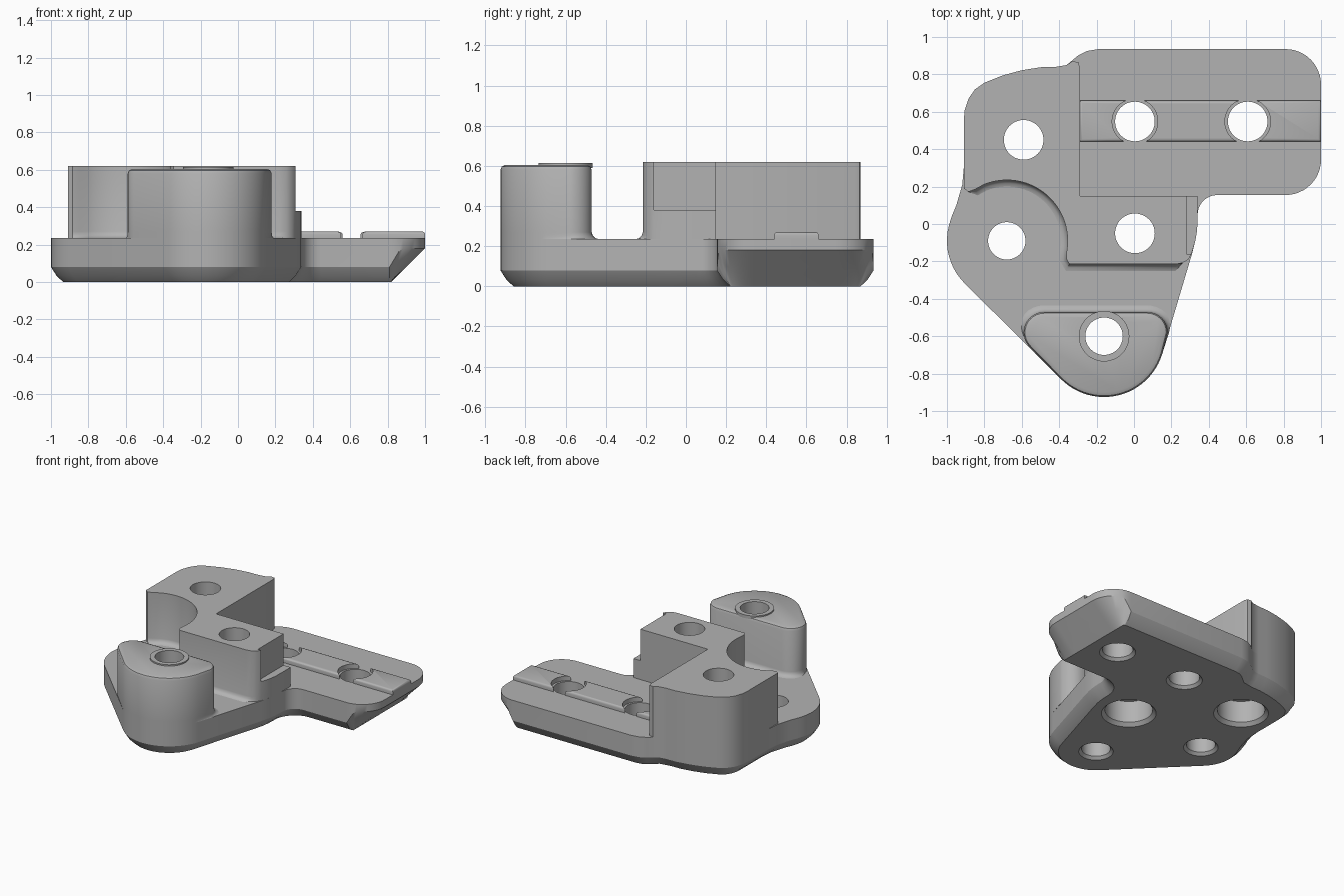
import bpy, bmesh, math
from mathutils import Vector

cube = bpy.data.objects.get("Cube")
if cube:
    bpy.data.objects.remove(cube, do_unlink=True)

grey = bpy.data.materials.new("plain grey")
grey.use_nodes = True
GREY = (0.45, 0.45, 0.45, 1)
grey.diffuse_color = GREY
grey.node_tree.nodes["Principled BSDF"].inputs["Base Color"].default_value = GREY


def arc(cx, cy, r, a0, a1, n=12):
    angles = [math.radians(a0 + (a1 - a0) * i / n) for i in range(n + 1)]
    return [(cx + r * math.cos(a), cy + r * math.sin(a)) for a in angles]


def inset(points, d):
    """Move a counter-clockwise outline inwards by d (a number, or a rule per point)."""
    result = []
    for i, p in enumerate(points):
        p = Vector(p)
        a = (p - Vector(points[i - 1])).normalized()
        b = (Vector(points[(i + 1) % len(points)]) - p).normalized()
        na, nb = Vector((-a.y, a.x)), Vector((-b.y, b.x))
        miter = (na + nb) / max(0.5, 1 + na.dot(nb))
        result.append(p + miter * (d(p) if callable(d) else d))
    return result


def finish(bm, name):
    bmesh.ops.recalc_face_normals(bm, faces=bm.faces)
    mesh = bpy.data.meshes.new(name)
    bm.to_mesh(mesh)
    bm.free()
    mesh.materials.append(grey)
    ob = bpy.data.objects.new(name, mesh)
    bpy.context.collection.objects.link(ob)
    return ob


def loft(name, rings):
    """Closed solid through rings of 3D points, bottom to top."""
    bm = bmesh.new()
    loops = [[bm.verts.new(p) for p in ring] for ring in rings]
    bm.faces.new(loops[0][::-1])
    bm.faces.new(loops[-1])
    n = len(loops[0])
    for low, high in zip(loops, loops[1:]):
        for i in range(n):
            j = (i + 1) % n
            bm.faces.new((low[i], low[j], high[j], high[i]))
    return finish(bm, name)


def level(points, z):
    return [(p[0], p[1], z) for p in points]


def turned(name, centres, profile, n=48):
    """Turned solids with the same (radius, height) profile at several centres."""
    bm = bmesh.new()
    for cx, cy in centres:
        loops = [[bm.verts.new((x, y, z)) for x, y in arc(cx, cy, r, 0, 360, n)[:-1]]
                 for r, z in profile]
        bm.faces.new(loops[0][::-1])
        bm.faces.new(loops[-1])
        for low, high in zip(loops, loops[1:]):
            for i in range(n):
                j = (i + 1) % n
                bm.faces.new((low[i], low[j], high[j], high[i]))
    return finish(bm, name)


def box(name, lo, hi, bevel=0):
    bm = bmesh.new()
    bmesh.ops.create_cube(bm, size=1)
    for v in bm.verts:
        v.co = [l + (c + 0.5) * (h - l) for c, l, h in zip(v.co, lo, hi)]
    if bevel:
        top = [e for e in bm.edges if all(v.co.z > hi[2] - 0.001 for v in e.verts)]
        bmesh.ops.bevel(bm, geom=top, offset=bevel, segments=3, profile=0.5, affect='EDGES')
    return finish(bm, name)


def activate(ob):
    bpy.ops.object.select_all(action='DESELECT')
    ob.select_set(True)
    bpy.context.view_layer.objects.active = ob


def cut(ob, *cutters):
    activate(ob)
    for cutter in cutters:
        mod = ob.modifiers.new("cut", 'BOOLEAN')
        mod.operation, mod.solver, mod.object = 'DIFFERENCE', 'EXACT', cutter
        bpy.ops.object.modifier_apply(modifier=mod.name)


TOP = 0.235
BOSS = Vector((-0.68, -0.09))

# Curved back left corner, shared by the base and the tall block
back_corner = [(-0.36, 0.85), (-0.42, 0.84), (-0.5, 0.838), (-0.6, 0.822), (-0.7, 0.795),
               (-0.8, 0.755), (-0.85, 0.72), (-0.885, 0.67), (-0.905, 0.61), (-0.91, 0.55),
               (-0.91, 0.3)]

# Base plate with a chamfered underside and a long slope under the wing end
outline = (arc(-0.16, -0.6, 0.325, 225, 343, 24)
           + [(0.31, -0.16), (0.328, -0.09), (0.337, -0.03)]
           + arc(0.445, 0.05, 0.105, 180, 90, 8)
           + arc(0.81, 0.345, 0.19, -90, 0) + arc(0.81, 0.745, 0.19, 0, 90)
           + [(-0.19, 0.935), (-0.25, 0.925), (-0.3, 0.9)] + back_corner
           + [(-0.918, 0.21), (-0.95, 0.1), (-0.975, 0.04)]
           + arc(BOSS.x, BOSS.y, 0.32, 165, 225, 10))
lower, middle, bottom = [], [], []
for p, q in zip(outline, inset(outline, 0.065)):
    t = min(1, max(0, (p[0] - 0.81) / 0.06))
    a = Vector((p[0], p[1], 0.08 + 0.1 * t))
    b = Vector((min(q.x, 0.82), q.y, 0))
    m = a.lerp(b, 0.45)
    m.z -= 0.01 * (1 - t)
    lower.append(a)
    middle.append(m)
    bottom.append(b)
base = loft("base_plate", [bottom, middle, lower, level(outline, TOP)])

# Tall L-shaped block, filleted along the front and around the curved recess
block_outline = ([(0.22, -0.215), (0.26, -0.208), (0.29, -0.19), (0.308, -0.16), (0.328, -0.09),
                  (0.338, -0.03), (0.34, 0.15), (-0.29, 0.15), (-0.29, 0.84), (-0.298, 0.865),
                  (-0.33, 0.87)] + back_corner
                 + [(-0.91, 0.19), (-0.885, 0.172), (-0.85, 0.185)]
                 + arc(BOSS.x, BOSS.y, 0.325, 112, -10, 24) + [(-0.36, -0.19), (-0.345, -0.215)])


def block_flare(p):
    inside = (p - BOSS).length < 0.345 and p.x > -0.88
    return 1 if inside or (p.y < -0.2 and p.x < 0.25) else 0


def post_flare(p):
    return min(1, max(0, (p.y + 0.6) / 0.1))


def fillet(points, weight):
    return [level(inset(points, lambda p, d=d: -d * weight(p)), TOP + z)
            for d, z in ((0.035, 0), (0.018, 0.005), (0.005, 0.018), (0, 0.035))]


block = loft("tall_block", fillet(block_outline, block_flare) + [level(block_outline, 0.62)])

# Front post with a softened top rim
post_outline = (arc(-0.16, -0.6, 0.325, 225, 343, 24) + arc(0.07, -0.58, 0.11, 0, 90, 8)
                + arc(-0.48, -0.58, 0.11, 90, 225, 12))
rim = [level(inset(post_outline, d), z)
       for d, z in ((0, 0.58), (0.007, 0.597), (0.025, 0.605))]
post = loft("front_post", fillet(post_outline, post_flare) + rim)

# Raised collar on the post
collar = turned("post_collar", [(-0.16, -0.6)], [(0.135, 0.59), (0.135, 0.615)])

# Raised rail along the wing
rail = box("wing_rail", (-0.29, 0.44, TOP), (1, 0.66, 0.27), 0.014)

# Cutters: plain holes, counterbored holes, rail gaps and the side step
wing_holes = [(0.005, 0.548), (0.608, 0.548)]
plain = turned("plain_hole_cutter", [(-0.68, -0.09), (-0.16, -0.6)],
               [(0.14, -0.02), (0.1, 0.02), (0.1, 0.8)])
wing = turned("wing_hole_cutter", wing_holes, [(0.145, -0.02), (0.106, 0.02), (0.106, 0.8)])
counterbore = turned("counterbore_cutter", [(0.005, -0.05), (-0.59, 0.45)],
                     [(0.21, -0.02), (0.165, 0.025), (0.165, 0.19), (0.106, 0.19), (0.106, 0.8)])
gaps = turned("rail_gap_cutter", wing_holes, [(0.122, 0.2), (0.122, 0.4)])
step = box("step_cutter", (0.28, -0.16, 0.38), (0.5, 0.3, 0.9))

cut(base, plain, wing, counterbore)
cut(block, counterbore, step)
cut(post, plain)
cut(collar, plain)
cut(rail, gaps)
for helper in (plain, wing, counterbore, gaps, step):
    bpy.data.objects.remove(helper, do_unlink=True)

for ob in (base, block, post, collar, rail):
    activate(ob)
    bpy.ops.object.shade_smooth_by_angle(angle=math.radians(32))
